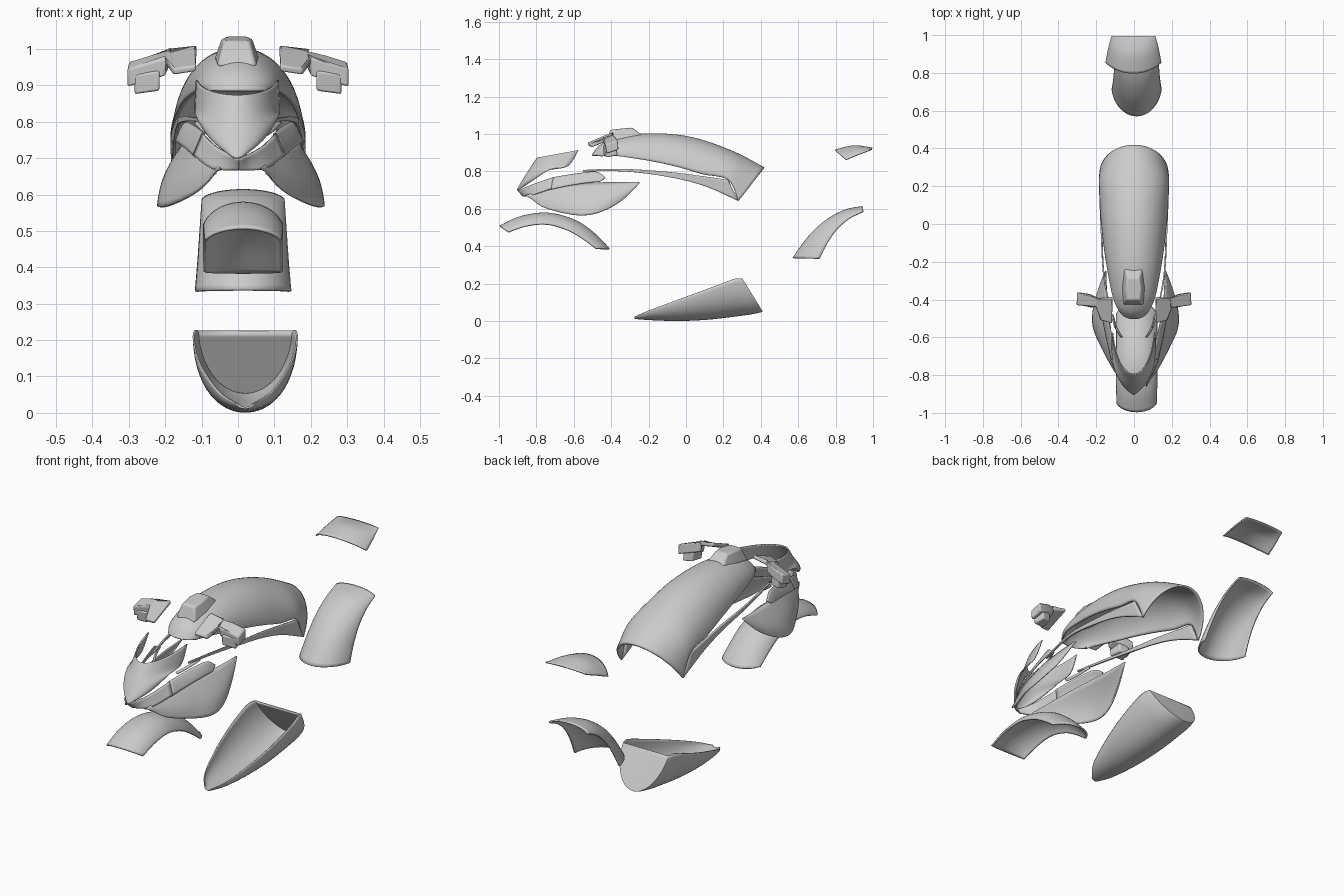
import bpy, bmesh, math
from mathutils import Vector


def smooth_path(pts, n):
    # Catmull-Rom interpolation through tuples of any length
    out = []
    for i in range(len(pts) - 1):
        a, b = pts[max(i - 1, 0)], pts[i]
        c, d = pts[i + 1], pts[min(i + 2, len(pts) - 1)]
        for k in range(n):
            t = k / n
            out.append([0.5 * (2 * q + (r - p) * t + (2 * p - 5 * q + 4 * r - s) * t * t
                        + (3 * q - p - 3 * r + s) * t ** 3) for p, q, r, s in zip(a, b, c, d)])
    return out + [list(pts[-1])]


def finish(name, bm, thick=0, mirror=False, dx=0, angle=35):
    bmesh.ops.remove_doubles(bm, verts=bm.verts, dist=0.0005)
    bmesh.ops.recalc_face_normals(bm, faces=bm.faces)
    me = bpy.data.meshes.new(name)
    bm.to_mesh(me)
    bm.free()
    ob = bpy.data.objects.new(name, me)
    bpy.context.collection.objects.link(ob)
    ob.location.x = dx
    if thick:
        m = ob.modifiers.new("thickness", 'SOLIDIFY')
        m.thickness, m.offset = thick, 0
    if mirror:
        m = ob.modifiers.new("mirror", 'MIRROR')
        m.use_mirror_merge = False
    bpy.ops.object.select_all(action='DESELECT')
    ob.select_set(True)
    bpy.context.view_layer.objects.active = ob
    bpy.ops.object.shade_smooth_by_angle(angle=math.radians(angle))
    return ob


def grid(name, rows, cap=False, **kw):
    bm = bmesh.new()
    vs = [[bm.verts.new(p) for p in r] for r in rows]
    for r, s in zip(vs, vs[1:]):
        for j in range(len(r) - 1):
            bm.faces.new((r[j], r[j + 1], s[j + 1], s[j]))
    if cap:
        bm.faces.new(vs[-1])
    return finish(name, bm, **kw)


def arch(name, stations, spread=80, n=24, steps=5, **kw):
    # station: centre y, z, edge y, z, half width
    A = math.radians(spread)
    rows = []
    for yc, zc, ys, zs, w in smooth_path(stations, steps):
        row = []
        for j in range(n + 1):
            a = A * (2 * j / n - 1)
            t = (1 - math.cos(a)) / (1 - math.cos(A))
            row.append((w * math.sin(a) / math.sin(A), yc + (ys - yc) * t, zc + (zs - zc) * t))
        rows.append(row)
    return grid(name, rows, **kw)


def ribbon(name, upper, lower, bulge=(0, 0, 0), n=6, steps=4, **kw):
    # surface between two edge curves with the same number of points
    rows = []
    for u, l in zip(smooth_path(upper, steps), smooth_path(lower, steps)):
        u, l, b = Vector(u), Vector(l), Vector(bulge)
        rows.append([u.lerp(l, j / n) + b * math.sin(math.pi * j / n) * (u - l).length
                     for j in range(n + 1)])
    return grid(name, rows, mirror=True, **kw)


# front and rear fenders
arch("front_fender", [(-.995, .507, -.95, .475, .103), (-.88, .558, -.85, .508, .106),
                      (-.74, .576, -.74, .516, .106), (-.6, .54, -.63, .484, .106),
                      (-.5, .475, -.55, .438, .106), (-.41, .385, -.48, .387, .106)],
     spread=72, thick=.008, dx=.014)
arch("rear_fender", [(.573, .338, .713, .333, .129), (.66, .455, .755, .415, .122),
                     (.75, .538, .805, .487, .117), (.85, .592, .872, .547, .113),
                     (.945, .611, .948, .585, .111)], spread=80, thick=.008, dx=.014)

# small rear tail plate
arch("tail_plate", [(.797, .914, .855, .862, .146), (.9, .937, .93, .893, .132),
                    (.996, .924, .994, .918, .116)], spread=55, thick=.006, dx=-.003)

# tank and tail shell, with a lower rail on each side
arch("tank_shell", [(-.5, .885, -.45, .885, .075), (-.46, .935, -.39, .886, .105),
                    (-.38, .975, -.29, .872, .128), (-.23, .998, -.16, .85, .15),
                    (-.05, .992, -.03, .82, .166), (.1, .96, .09, .785, .176),
                    (.27, .895, .225, .755, .181), (.417, .817, .28, .642, .177)],
     spread=86, n=32, steps=6, thick=.01)
ribbon("side_rail", [(.181, .225, .755), (.178, .1, .773), (.172, -.05, .793), (.162, -.25, .81),
                     (.137, -.4, .814), (.1, -.55, .808)],
       [(.177, .28, .642), (.176, .11, .718), (.171, -.05, .762), (.162, -.25, .793),
        (.137, -.4, .802), (.1, -.55, .8)], thick=.008)

# raised cover on top of the tank
bm = bmesh.new()
low = [(-.055, -.43, .95), (.055, -.43, .95), (.062, -.34, .97), (.05, -.225, .985),
       (-.05, -.225, .985), (-.062, -.34, .97)]
high = [(-.036, -.405, 1.022), (.036, -.405, 1.022), (.04, -.34, 1.033), (.032, -.285, 1.034),
        (-.032, -.285, 1.034), (-.04, -.34, 1.033)]
a, b = [bm.verts.new(p) for p in low], [bm.verts.new(p) for p in high]
for i in range(6):
    bm.faces.new((a[i], a[i - 1], b[i - 1], b[i]))
bm.faces.new(a)
bm.faces.new(b)
cover = finish("tank_cover", bm, dx=-.003)
m = cover.modifiers.new("round", 'BEVEL')
m.width, m.segments = .01, 3

# windscreen shield
arch("front_shield", [(-.795, .872, -.575, .914, .111), (-.82, .835, -.63, .83, .115),
                      (-.855, .78, -.73, .808, .108), (-.883, .735, -.82, .752, .07),
                      (-.902, .70, -.897, .702, .008)], spread=78, thick=.006, dx=-.002)

# beak under the shield and the panel behind it
ribbon("beak", [(0, -.9, .698), (.06, -.82, .73), (.1, -.71, .768)],
       [(0, -.87, .668), (.072, -.83, .67), (.125, -.72, .708)], thick=.006, dx=.003)
ribbon("side_panel", [(.095, -.71, .768), (.12, -.59, .787), (.148, -.48, .797), (.165, -.43, .765)],
       [(.12, -.73, .702), (.145, -.62, .725), (.165, -.52, .74), (.172, -.46, .745)],
       bulge=(.05, 0, 0), thick=.006, dx=.003)
ribbon("inner_strut", [(.06, -.6, .765), (.09, -.55, .785), (.11, -.48, .805)],
       [(.07, -.6, .755), (.1, -.55, .775), (.12, -.48, .795)], n=2, thick=.006)

# large lower fairing wings
wing = ribbon("fairing_wing",
              [(.055, -.86, .672), (.088, -.75, .70), (.118, -.64, .725), (.14, -.5, .738),
               (.152, -.38, .741), (.156, -.3, .742), (.158, -.25, .743)],
              [(.068, -.83, .66), (.115, -.77, .612), (.175, -.66, .578), (.222, -.55, .565),
               (.222, -.45, .585), (.19, -.34, .648), (.158, -.25, .738)],
              bulge=(.1, 0, -.03), n=10, thick=.007, dx=.008)

# hand guards: a sloping shield plus a dropped outer block
def prism(bm, top, depth):
    t = [bm.verts.new(p) for p in top]
    u = [bm.verts.new((x, y + .005, z - depth)) for x, y, z in top]
    for i in range(len(t)):
        bm.faces.new((t[i - 1], t[i], u[i], u[i - 1]))
    bm.faces.new(t)
    bm.faces.new(u)


bm = bmesh.new()
prism(bm, [(.114, -.39, 1.012), (.19, -.395, .995), (.2, -.44, .975), (.178, -.51, .945),
           (.116, -.527, .955)], .018)
prism(bm, [(.19, -.395, .995), (.235, -.375, .985), (.3, -.365, .965), (.304, -.43, .945),
           (.2, -.44, .975)], .05)
prism(bm, [(.225, -.38, .945), (.275, -.37, .94), (.285, -.43, .93), (.215, -.445, .94)], .055)
guard = finish("hand_guard", bm, mirror=True)
m = guard.modifiers.new("round", 'BEVEL')
m.width, m.segments = .006, 2

# belly pan, open on top with a sloping rear wall
arch("belly_pan", [(-.275, .014, -.275, .024, .018), (-.2, .008, -.2, .056, .07),
                   (-.05, .003, -.05, .112, .112), (.12, .01, .09, .163, .135),
                   (.32, .034, .21, .208, .142), (.39, .047, .265, .227, .137),
                   (.408, .052, .3, .226, .13)], spread=88, n=32, cap=True, thick=.005, dx=.02)
